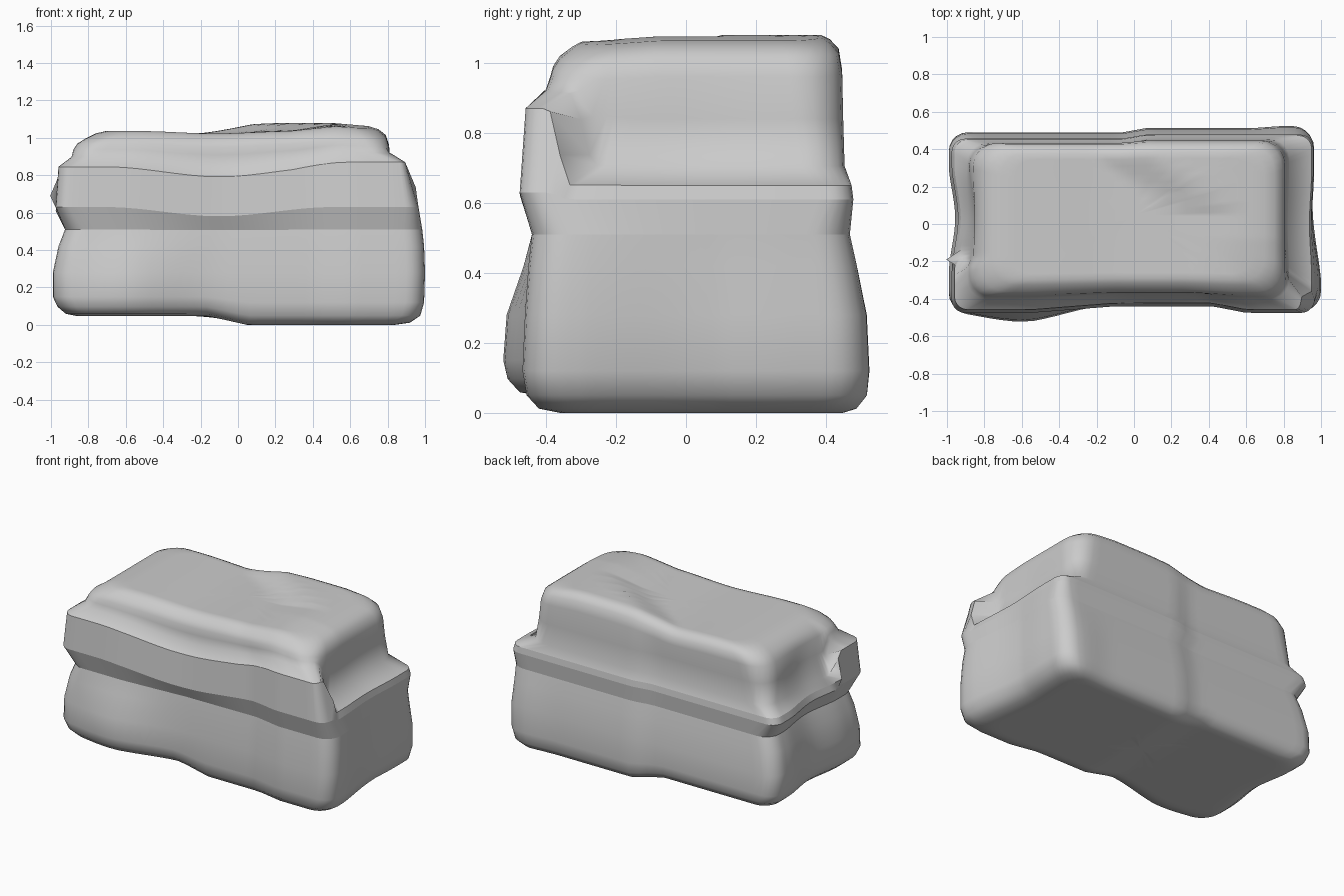
import bpy, bmesh, math

if "Cube" in bpy.data.objects:
    bpy.data.objects.remove(bpy.data.objects["Cube"], do_unlink=True)

stone = bpy.data.materials.new("grey stone")
stone.use_nodes = True
grey = (0.6, 0.6, 0.6, 1)
stone.diffuse_color = grey
stone.node_tree.nodes["Principled BSDF"].inputs["Base Color"].default_value = grey

# Stacked rounded outlines: z at back, z at front, x min, x max, y min, y max, corner radius
RINGS = [
    (0.0, 0.0, -0.86, 0.84, -0.36, 0.44, 0.1),
    (0.012, 0.012, -0.92, 0.92, -0.42, 0.475, 0.1),
    (0.05, 0.05, -0.965, 0.975, -0.455, 0.505, 0.1),
    (0.12, 0.12, -0.99, 0.995, -0.467, 0.512, 0.1),
    (0.28, 0.28, -0.99, 1.0, -0.46, 0.505, 0.1),
    (0.42, 0.42, -0.96, 0.995, -0.45, 0.485, 0.1),
    (0.51, 0.51, -0.925, 0.985, -0.44, 0.468, 0.1),
    (0.61, 0.63, -0.975, 0.965, -0.475, 0.478, 0.07),
    (0.65, 0.845, -0.96, 0.95, -0.458, 0.473, 0.07),
    (0.705, 0.905, -0.89, 0.83, -0.4, 0.453, 0.1),
    (0.84, 0.95, -0.88, 0.815, -0.388, 0.449, 0.12),
    (0.96, 0.985, -0.86, 0.808, -0.38, 0.446, 0.13),
    (1.015, 1.015, -0.815, 0.79, -0.362, 0.436, 0.13),
    (1.042, 1.042, -0.76, 0.75, -0.325, 0.41, 0.12),
]
CREASES = (6, 7, 8)


def ramp(v, a, b):
    return min(1, max(0, (v - a) / (b - a)))


def bump(v, centre, width):
    t = max(0, 1 - abs(v - centre) / width)
    return t * t * (3 - 2 * t)


def outline(x0, x1, y0, y1, r, corner=5, long=30, short=28):
    """Rounded rectangle, counter-clockwise, with subdivided sides."""
    centres = [(x1 - r, y1 - r), (x0 + r, y1 - r), (x0 + r, y0 + r), (x1 - r, y0 + r)]
    pts = []
    for q, (cx, cy) in enumerate(centres):
        for i in range(corner + 1):
            a = math.pi / 2 * (q + i / corner)
            pts.append((cx + r * math.cos(a), cy + r * math.sin(a)))
        ax, ay = pts[-1]
        nx, ny = centres[(q + 1) % 4]
        a = math.pi / 2 * (q + 1)
        bx, by = nx + r * math.cos(a), ny + r * math.sin(a)
        n = (long, short)[q % 2]
        pts += [(ax + (bx - ax) * i / n, ay + (by - ay) * i / n) for i in range(1, n)]
    return pts


def shape(x, y, zb, zf):
    """Weathered form: raised ledge in front, crack step, hollows and bulges."""
    # the ledge steps up near the front corners, later on the outer right edge
    rise = -0.27 - 0.07 * ramp(x, 0.83, 0.93) if x > 0 else -0.18
    z = zb + (zf - zb) * ramp(y, rise, rise - 0.05)
    front, back = ramp(y, -0.15, -0.4), ramp(y, 0.2, 0.42)
    low, high = 1 - ramp(z, 0.27, 0.47), ramp(z, 0.85, 1.0)
    # crack running over the top from the back middle to the front right
    crack = 0.41 - 0.47 * ramp(y, 0.05, 0.36) + 0.1 * front * (1 - high)
    width = 0.09 + 0.05 * high
    step = ramp(x, crack - width, crack + width)
    nx, ny, nz = x, y, z
    hollow = 0.035 * (1 - 0.6 * high) * ramp(x, -0.55, -0.1) * (1 - step)
    ny += front * (hollow - 0.055 * low * bump(x, -0.6, 0.45))
    ny -= back * 0.022 * (1 - ramp(x, -0.06, 0.06)) * (1 - 0.6 * high)
    ny += back * 0.012 * low * bump(x, 0.84, 0.25)
    # ends: hollow on the right and left, right end narrowing to the back
    side = (1 - high) * ramp(abs(x), 0.7, 0.9)
    if x > 0:
        nx -= side * 0.037 * ramp(y, -0.3, 0.1) * (1 - ramp(z, 0.45, 0.64))
        nx -= side * 0.012 * bump(y, 0.0, 0.3)
    else:
        nx += side * 0.034 * bump(y, 0.03, 0.3)
        if 0.68 < z < 0.8:
            nx -= side * 0.05 * ramp(y, 0.35, -0.1)
    if 0.75 < z < 0.95:
        nx -= 0.055 * front * ramp(x, 0.85, 0.95)
    # waviness of the collar, then of the top
    fade = 1 - ramp(z, 0.88, 1.0)
    nz -= front * fade * 0.053 * ramp(z, 0.5, 0.64) * bump(x, -0.1, 0.6)
    nz += front * fade * 0.025 * ramp(z, 0.64, 0.84) * ramp(x, 0.3, 0.55)
    nz += high * (0.026 * step * (1 - ramp(x, 0.5, 0.8)) - 0.018 * (1 - step) - 0.013 * bump(x, -0.12, 0.4))
    nz -= high * 0.018 * step * ramp(y, -0.08, -0.33)
    nz += 0.047 * (1 - ramp(z, 0.05, 0.25)) * (1 - ramp(x, -0.16, 0.05))
    return nx, ny, nz


def cap(ring, scales):
    """Flat copies of a ring, shrunk towards its middle."""
    zb, zf, x0, x1, y0, y1, r = ring
    cx, cy = (x0 + x1) / 2, (y0 + y1) / 2
    return [[(cx + (x - cx) * s, cy + (y - cy) * s, zb, zf)
             for x, y in outline(x0, x1, y0, y1, r)] for s in scales]


def build_rock():
    bm = bmesh.new()
    inset = [0.93, 0.84, 0.74, 0.62, 0.5, 0.38, 0.26, 0.14, 0.04]
    levels = cap(RINGS[0], inset[::-1])
    levels += [[(x, y, g[0], g[1]) for x, y in outline(*g[2:])] for g in RINGS]
    levels += cap((1.054, 1.054) + RINGS[-1][2:], inset)
    loops = [[bm.verts.new(shape(*p)) for p in pts] for pts in levels]
    n = len(loops[0])
    for lo, hi in zip(loops, loops[1:]):
        for i in range(n):
            j = (i + 1) % n
            bm.faces.new((lo[i], lo[j], hi[j], hi[i]))
    bm.faces.new(loops[0][::-1])
    bm.faces.new(loops[-1])
    bmesh.ops.recalc_face_normals(bm, faces=bm.faces)
    for face in bm.faces:
        face.smooth = True
    # crisp edges around the collar and the ledge
    for c in CREASES:
        ring = loops[len(inset) + c]
        for i in range(n):
            bm.edges.get((ring[i], ring[(i + 1) % n])).smooth = False
    mesh = bpy.data.meshes.new("rock")
    bm.to_mesh(mesh)
    bm.free()
    mesh.materials.append(stone)
    obj = bpy.data.objects.new("rock", mesh)
    bpy.context.collection.objects.link(obj)


build_rock()
